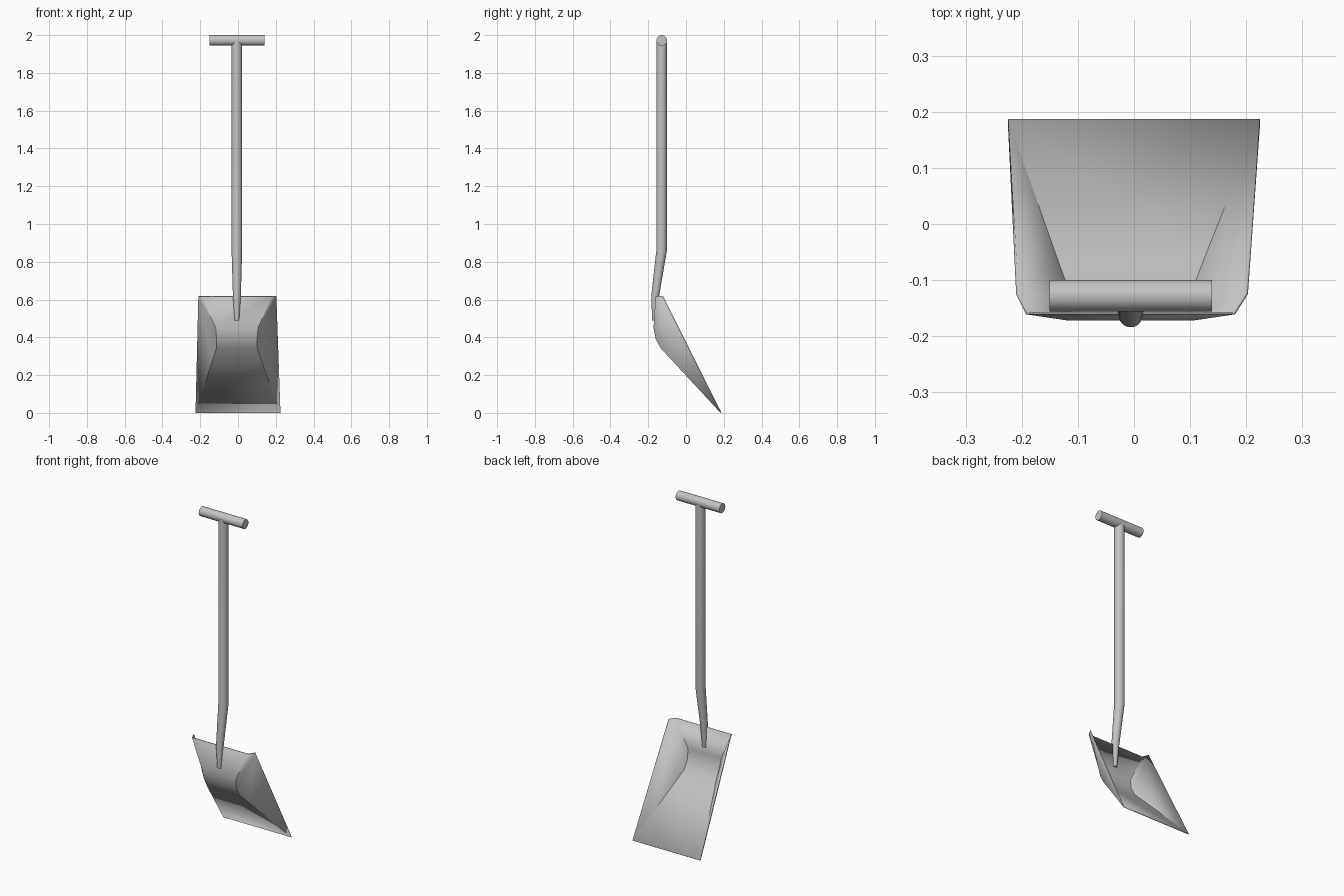
import bpy
import bmesh
from math import cos, sin, pi, radians

cube = bpy.data.objects.get("Cube")
if cube:
    bpy.data.objects.remove(cube, do_unlink=True)

steel = bpy.data.materials.new("grey_steel")
steel.use_nodes = True
GREY = (0.55, 0.55, 0.55, 1)
steel.diffuse_color = GREY
steel.node_tree.nodes["Principled BSDF"].inputs["Base Color"].default_value = GREY

AXIS_X = -0.006   # the handle sits a hair off centre
SIDES = 32


def finish(name, bm, angle=30):
    """Turn a bmesh into a smooth-shaded object with sharp edges kept."""
    mesh = bpy.data.meshes.new(name)
    bm.to_mesh(mesh)
    bm.free()
    mesh.materials.append(steel)
    obj = bpy.data.objects.new(name, mesh)
    bpy.context.collection.objects.link(obj)
    bpy.ops.object.select_all(action="DESELECT")
    obj.select_set(True)
    bpy.context.view_layer.objects.active = obj
    bpy.ops.object.shade_smooth_by_angle(angle=radians(angle))
    return obj


def tube(name, rings, place):
    """Loft circles given as (centre offset, distance along, radius)."""
    bm = bmesh.new()
    loops = []
    for offset, along, radius in rings:
        turn = [2 * pi * i / SIDES for i in range(SIDES)]
        loops.append([bm.verts.new(place(radius * cos(a), radius * sin(a), offset, along))
                      for a in turn])
    for low, high in zip(loops, loops[1:]):
        for i in range(SIDES):
            j = (i + 1) % SIDES
            bm.faces.new((low[i], low[j], high[j], high[i]))
    bm.faces.new(loops[0][::-1])
    bm.faces.new(loops[-1])
    bmesh.ops.recalc_face_normals(bm, faces=bm.faces)
    return finish(name, bm)


# Shaft: straight pole, cranked and tapered into the blade socket
tube("shaft",
     [(-0.167, 0.49, 0.012), (-0.163, 0.62, 0.021), (-0.129, 0.86, 0.028), (-0.129, 1.97, 0.028)],
     lambda u, v, offset, along: (AXIS_X + u, offset + v, along))

# Crossbar grip
tube("grip",
     [(-0.128, -0.145, 0.028), (-0.128, 0.145, 0.028)],
     lambda u, v, offset, along: (AXIS_X + along, offset + u, 1.972 + v))

# Blade: folded floor and back panel, as (half width, y, z, x shift) from the tip upward
profile = [(0.225, 0.183, 0.0, 0), (0.129, -0.076, 0.28, AXIS_X),
           (0.108, -0.132, 0.34, AXIS_X), (0.107, -0.16, 0.39, AXIS_X),
           (0.112, -0.172, 0.45, AXIS_X), (0.186, -0.161, 0.617, AXIS_X)]
bm = bmesh.new()
left = [bm.verts.new((s - w, y, z)) for w, y, z, s in profile]
right = [bm.verts.new((s + w, y, z)) for w, y, z, s in profile]
rim_left = bm.verts.new((-0.21, -0.125, 0.617))
rim_right = bm.verts.new((0.203, -0.125, 0.617))
for i in range(len(profile) - 1):
    bm.faces.new((left[i], right[i], right[i + 1], left[i + 1]))
    # side walls fan out to the upper rim corners
    bm.faces.new((left[i], left[i + 1], rim_left))
    bm.faces.new((right[i + 1], right[i], rim_right))
blade = finish("blade", bm)
sheet = blade.modifiers.new("sheet_thickness", "SOLIDIFY")
sheet.thickness = 0.005
sheet.offset = -1
